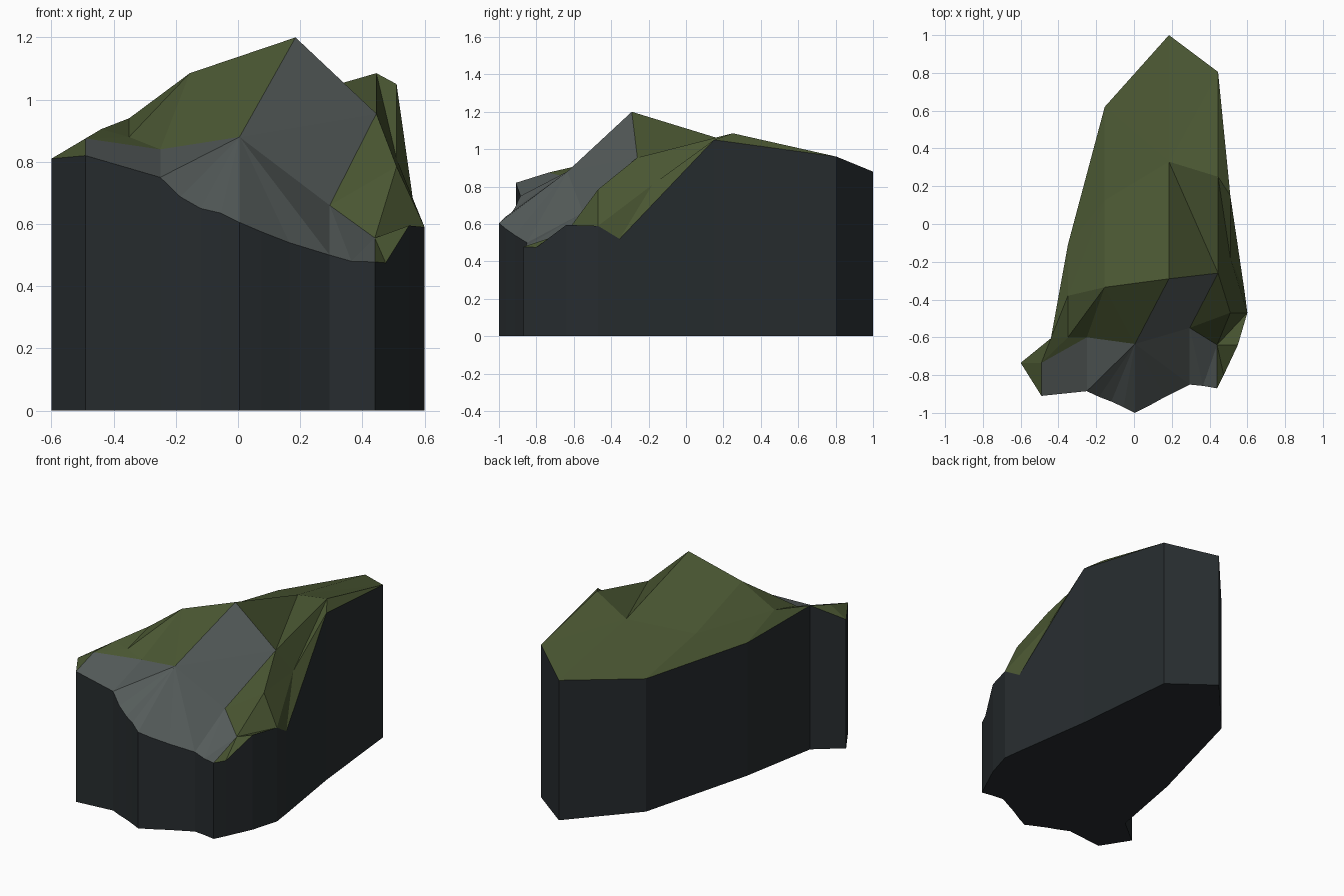
import bpy, bmesh

if "Cube" in bpy.data.objects:
    bpy.data.objects.remove(bpy.data.objects["Cube"])

# Rim of the block, counter-clockwise seen from above: (x, y, height)
rim = dict(
    A=(-.60, -.735, .81), B=(-.49, -.91, .82), C=(-.25, -.885, .75),
    c=(-.185, -.915, .687), i=(-.12, -.94, .65), j=(-.055, -.97, .635),
    D=(.005, -1, .605), d=(.075, -.965, .575), m=(.165, -.915, .54),
    E=(.295, -.85, .50), e=(.365, -.857, .48), F=(.44, -.87, .478),
    f=(.475, -.80, .475), G=(.55, -.64, .595), H=(.60, -.47, .59),
    h=(.585, -.355, .52), I=(.51, .15, 1.05), J=(.445, .805, .96),
    K=(.185, 1, .88), L=(-.155, .62, .836), M=(-.35, -.11, .836),
    N=(-.44, -.605, .905))

# Ridge and slope points inside the rim
inner = dict(
    P=(.185, -.29, 1.2), Q=(-.155, -.335, 1.085), R=(.005, -.635, .88),
    S=(-.25, -.60, .84), T=(-.49, -.735, .875), U=(-.35, -.60, .88),
    u=(-.35, -.38, .94), V=(.445, -.26, .955), W=(.295, -.55, .66),
    X=(.44, -.64, .555), Y=(.185, .33, 1.01), Z=(.445, .25, 1.085),
    l=(-.155, .125, .93), b=(.51, -.47, .785), k=(.51, -.18, .81))

points = {**rim, **inner}


def make_part(name, faces, color):
    """Build an object from faces given as lists of coordinates."""
    bm = bmesh.new()
    cache = {}
    for face in faces:
        for co in face:
            if co not in cache:
                cache[co] = bm.verts.new(co)
        bm.faces.new([cache[co] for co in face])
    mesh = bpy.data.meshes.new(name)
    bm.to_mesh(mesh)
    bm.free()
    mat = bpy.data.materials.new(name + "_color")
    mat.diffuse_color = (*color, 1)
    mat.use_nodes = True
    mat.node_tree.nodes["Principled BSDF"].inputs["Base Color"].default_value = mat.diffuse_color
    mesh.materials.append(mat)
    obj = bpy.data.objects.new(name, mesh)
    bpy.context.collection.objects.link(obj)
    return obj


def lettered(text):
    return [[points[ch] for ch in word] for word in text.split()]


# Mossy slopes: left shoulder, main ridge, back slope, right flank
make_part("moss_slopes", lettered(
    "ABT ATN TUN NUu NuM TSU UQu USQ SRQ RPQ "
    "QPY QYl uQl ulM lLM YKL YLl YZJ YJK "
    "PVY VZY VWb WXb Vbk VkZ kIZ ZIJ bHk Hhk khI "
    "XFf XfG XGH XHb"), (.068, .094, .032))

# Bare rock on the front
make_part("rock_face", lettered(
    "BCS BST CRS CcR ciR ijR jDR DdR dmR mER EWR RWV RVP "
    "EeW eXW eFX"), (.09, .106, .103))

# Sheer sides dropped from the rim, with a flat underside
top = list(rim.values())
ground = [(x, y, 0) for x, y, z in top]
n = len(top)
sides = [[ground[a], ground[(a + 1) % n], top[(a + 1) % n], top[a]]
         for a in range(n)]
make_part("cliff_sides", sides + [ground[::-1]], (.02, .025, .028))
